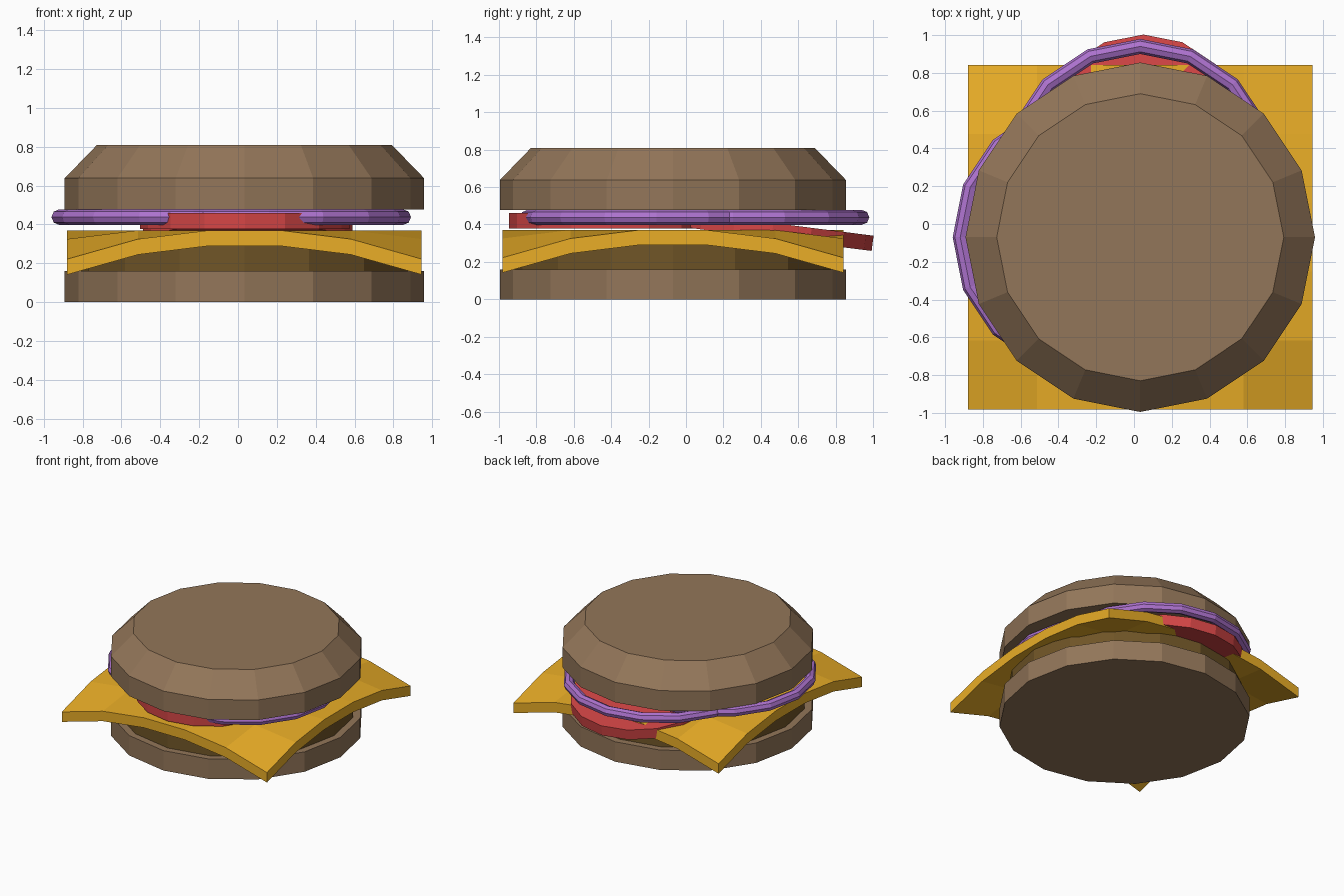
import bpy, bmesh
from math import pi, cos, sin, radians
from mathutils import Vector

if "Cube" in bpy.data.objects:
    bpy.data.objects.remove(bpy.data.objects["Cube"])

CX, CY = 0.033, -0.07   # common centre of the stack
SIDES = 16


def material(name, rgb):
    mat = bpy.data.materials.new(name)
    mat.diffuse_color = (*rgb, 1)
    mat.use_nodes = True
    mat.node_tree.nodes["Principled BSDF"].inputs["Base Color"].default_value = mat.diffuse_color
    return mat


BREAD = material("bread", (0.29, 0.18, 0.10))
MEAT = material("meat", (0.16, 0.09, 0.02))
CHEESE = material("cheese", (0.82, 0.42, 0.02))
TOMATO = material("tomato", (0.66, 0.06, 0.06))
ONION = material("onion", (0.42, 0.17, 0.62))


def finish(name, bm, mat, location=(0, 0, 0), tilt=0):
    bmesh.ops.recalc_face_normals(bm, faces=bm.faces)
    mesh = bpy.data.meshes.new(name)
    bm.to_mesh(mesh)
    bm.free()
    mesh.materials.append(mat)
    ob = bpy.data.objects.new(name, mesh)
    bpy.context.collection.objects.link(ob)
    ob.location = location
    ob.rotation_euler.x = tilt
    return ob


def disc(name, profile, mat, location, tilt=0):
    """Stack of 16-sided rings (radius, z), capped at both ends."""
    bm = bmesh.new()
    rings = [[bm.verts.new((r * cos(2 * pi * i / SIDES), r * sin(2 * pi * i / SIDES), z))
              for i in range(SIDES)] for r, z in profile]
    for a, b in zip(rings, rings[1:]):
        for i in range(SIDES):
            j = (i + 1) % SIDES
            bm.faces.new((a[i], a[j], b[j], b[i]))
    bm.faces.new(rings[0][::-1])
    bm.faces.new(rings[-1])
    return finish(name, bm, mat, location, tilt)


# buns and patty
disc("bottom_bun", [(0.925, 0), (0.925, 0.16)], BREAD, (CX, CY, 0))
disc("patty", [(0.87, 0.16), (0.87, 0.29)], MEAT, (CX, CY, 0))
disc("top_bun", [(0.925, 0.477), (0.925, 0.638), (0.76, 0.808)], BREAD, (CX, CY, 0))

# cheese slice with drooping corners
bm = bmesh.new()
bmesh.ops.create_grid(bm, x_segments=5, y_segments=5, size=0.912)
for v in bm.verts:
    inner, outer = sorted((abs(v.co.x), abs(v.co.y)))
    if outer > 0.9:
        v.co.z -= 0.148 if inner > 0.9 else 0.045 if inner > 0.5 else 0
ext = bmesh.ops.extrude_face_region(bm, geom=bm.faces[:])
bmesh.ops.translate(bm, vec=Vector((0, 0, -0.08)),
                    verts=[g for g in ext["geom"] if isinstance(g, bmesh.types.BMVert)])
finish("cheese_slice", bm, CHEESE, (CX, CY, 0.37))

# tomato slices, the rear one tilted down
slice_profile = [(0.54, -0.041), (0.54, 0.041)]
disc("tomato_front", slice_profile, TOMATO, (0.035, -0.405, 0.419))
disc("tomato_back", slice_profile, TOMATO, (0.05, 0.462, 0.367), radians(-7.2))

# onion rings
for n, (x, y) in enumerate([(-0.23, -0.07), (0.033, 0.25), (0.16, -0.157)], 1):
    bpy.ops.mesh.primitive_torus_add(major_segments=SIDES, minor_segments=8,
                                     major_radius=0.69, minor_radius=0.04,
                                     location=(x, y, 0.438))
    ring = bpy.context.object
    ring.name = f"onion_ring_{n}"
    ring.data.materials.append(ONION)
    ring.data.polygons.foreach_set("use_smooth", [False] * len(ring.data.polygons))
